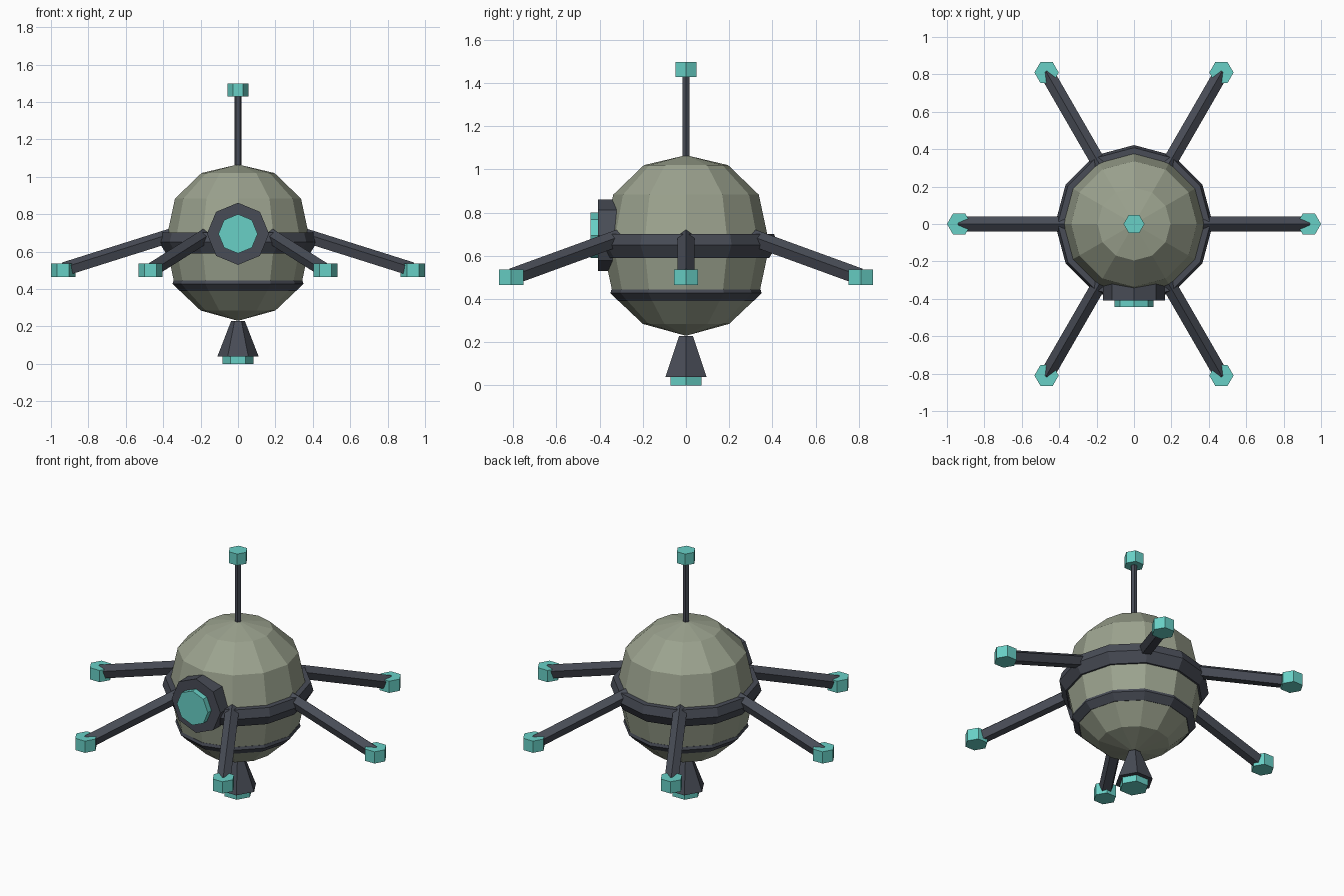
import bpy, math
from mathutils import Vector

if "Cube" in bpy.data.objects:
    bpy.data.objects.remove(bpy.data.objects["Cube"])


def material(name, rgb):
    lin = [((c / 255 + 0.055) / 1.055) ** 2.4 for c in rgb]
    m = bpy.data.materials.new(name)
    m.diffuse_color = (*lin, 1)
    m.use_nodes = True
    m.node_tree.nodes["Principled BSDF"].inputs["Base Color"].default_value = m.diffuse_color
    return m


SAGE = material("sage_green", (156, 163, 143))
DARK = material("dark_slate", (72, 76, 86))
TEAL = material("teal", (104, 208, 198))


def add_mesh(name, verts, faces, mat):
    me = bpy.data.meshes.new(name)
    me.from_pydata(verts, [], faces)
    me.materials.append(mat)
    ob = bpy.data.objects.new(name, me)
    bpy.context.collection.objects.link(ob)
    return ob


def lathe(name, profile, mat, n=12, closed=False):
    """Spin (radius, z) points listed bottom to top on the outside."""
    verts, rings, faces = [], [], []
    for r, z in profile:
        count = 1 if r == 0 else n
        rings.append([len(verts) + i for i in range(count)])
        for i in range(count):
            a = 2 * math.pi * i / n
            verts.append((r * math.cos(a), r * math.sin(a), z))
    pairs = list(zip(rings, rings[1:]))
    if closed:
        pairs.append((rings[-1], rings[0]))
    for lo, hi in pairs:
        for i in range(n):
            j = (i + 1) % n
            if len(lo) == 1:
                faces.append((lo[0], hi[j], hi[i]))
            elif len(hi) == 1:
                faces.append((lo[i], lo[j], hi[0]))
            else:
                faces.append((lo[i], lo[j], hi[j], hi[i]))
    return add_mesh(name, verts, faces, mat)


def rod(name, a, b, r1, r2, sides, mat, phase=0.0):
    """Flat-sided cylinder or cone between two points."""
    a, b = Vector(a), Vector(b)
    d = (b - a).normalized()
    if abs(d.z) > 0.99:
        u = Vector((1, 0, 0))
    else:
        u = Vector((0, 0, 1)).cross(d).normalized()
    v = d.cross(u)
    verts = []
    for p, r in ((a, r1), (b, r2)):
        for i in range(sides):
            t = 2 * math.pi * i / sides + phase
            verts.append(p + r * (math.cos(t) * u + math.sin(t) * v))
    faces = [tuple(reversed(range(sides))), tuple(range(sides, 2 * sides))]
    for i in range(sides):
        j = (i + 1) % sides
        faces.append((i, j, j + sides, i + sides))
    return add_mesh(name, verts, faces, mat)


# Faceted round hull
lathe("hull", [(0, 0.23), (0.2, 0.285), (0.337, 0.415), (0.387, 0.65),
               (0.337, 0.883), (0.195, 1.02), (0, 1.066)], SAGE)

# Belts around the hull
lathe("middle_belt", [(0.34, 0.59), (0.385, 0.59), (0.422, 0.65),
                      (0.408, 0.702), (0.34, 0.702)], DARK, closed=True)
lathe("lower_belt", [(0.27, 0.39), (0.313, 0.39), (0.35, 0.428),
                     (0.345, 0.445), (0.27, 0.445)], DARK, closed=True)

# Front eye: housing and lens
rod("eye_housing", (0, -0.28, 0.695), (0, -0.408, 0.695), 0.166, 0.166, 8, DARK)
rod("eye_lens", (0, -0.39, 0.695), (0, -0.443, 0.695), 0.105, 0.105, 8, TEAL)

# Six sloping arms with hexagonal tips
for k in range(6):
    a = math.radians(60 * k)
    c, s = math.cos(a), math.sin(a)
    rod(f"arm_{k + 1}", (0.35 * c, 0.35 * s, 0.685), (0.93 * c, 0.93 * s, 0.502),
        0.041, 0.041, 5, DARK, math.radians(18))
    rod(f"arm_tip_{k + 1}", (0.935 * c, 0.935 * s, 0.465),
        (0.935 * c, 0.935 * s, 0.537), 0.065, 0.065, 6, TEAL)

# Antenna on top
rod("antenna_mast", (0, 0, 1.03), (0, 0, 1.45), 0.019, 0.019, 6, DARK)
rod("antenna_tip", (0, 0, 1.428), (0, 0, 1.498), 0.056, 0.056, 6, TEAL)

# Thruster underneath
rod("thruster_cone", (0, 0, 0.04), (0, 0, 0.228), 0.11, 0.037, 6, DARK)
rod("thruster_glow", (0, 0, 0), (0, 0, 0.06), 0.082, 0.082, 6, TEAL)
